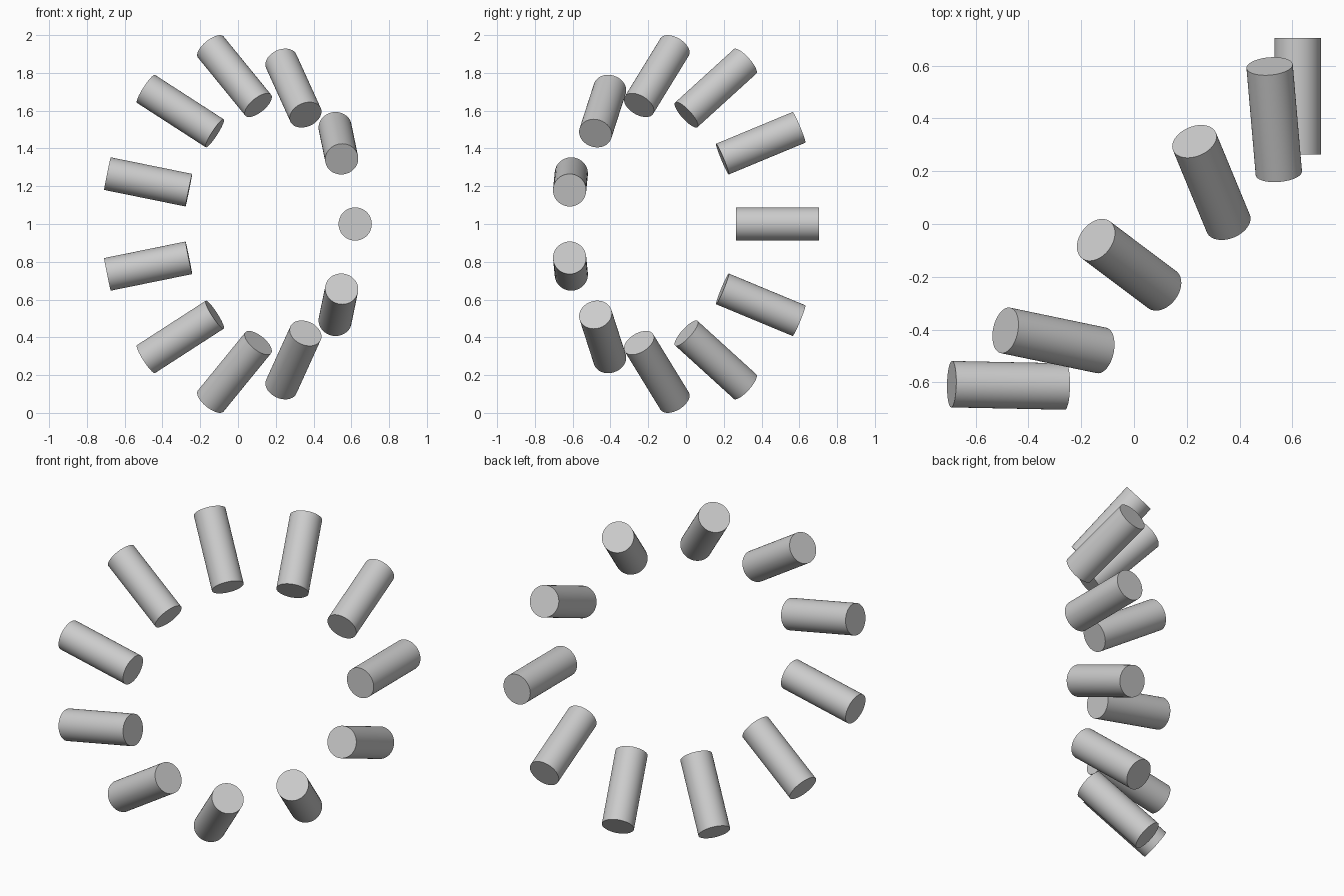
import bpy
from math import cos, sin, tau, sqrt, radians
from mathutils import Vector

if "Cube" in bpy.data.objects:
    bpy.data.objects.remove(bpy.data.objects["Cube"])

COUNT = 11
RING, LENGTH, RADIUS = 0.791, 0.44, 0.088

# Vertical ring turned 45 degrees, each rod leaning 45 degrees off the ring plane
side = Vector((1, 1, 0)) / sqrt(2)
normal = Vector((-1, 1, 0)) / sqrt(2)
centre = Vector((0.061, -0.075, 1.0))

# Ring of rods
for i in range(COUNT):
    a = tau * i / COUNT
    radial = side * cos(a) + Vector((0, 0, sin(a)))
    axis = (radial + normal).normalized()
    bpy.ops.mesh.primitive_cylinder_add(vertices=48, radius=RADIUS, depth=LENGTH,
                                        location=centre + radial * RING)
    rod = bpy.context.object
    rod.name = f"ring_rod_{i + 1}"
    rod.rotation_euler = axis.to_track_quat('Z', 'Y').to_euler()
    bpy.ops.object.shade_smooth_by_angle(angle=radians(30))
